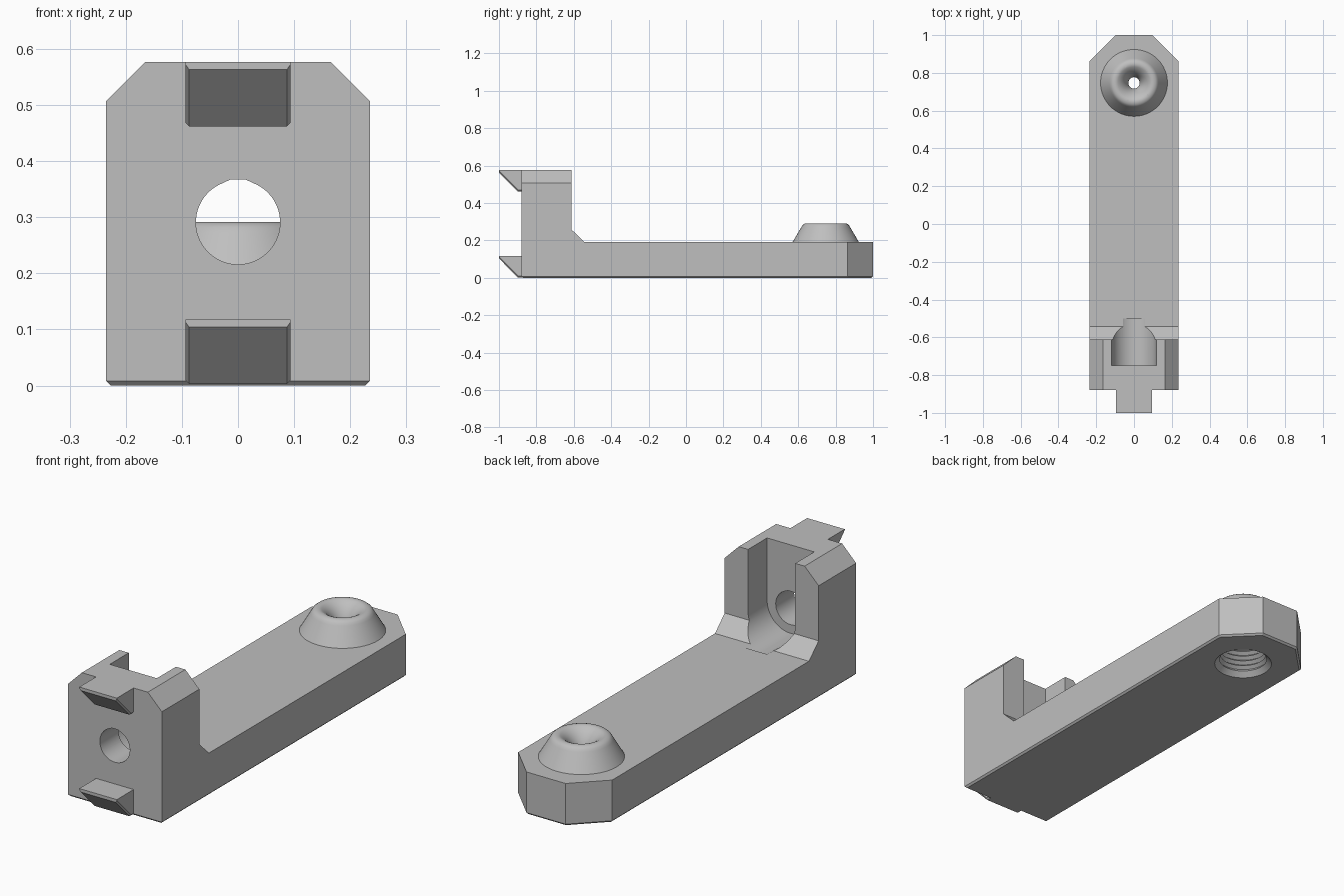
import bpy, bmesh
from math import sin, cos, tau, radians
from mathutils import Vector

if "Cube" in bpy.data.objects:
    bpy.data.objects.remove(bpy.data.objects["Cube"])

grey = bpy.data.materials.new("light grey plastic")
grey.use_nodes = True
grey.diffuse_color = (0.52, 0.52, 0.52, 1)
grey.node_tree.nodes["Principled BSDF"].inputs["Base Color"].default_value = grey.diffuse_color


def finish(bm, name):
    bmesh.ops.recalc_face_normals(bm, faces=bm.faces)
    mesh = bpy.data.meshes.new(name)
    bm.to_mesh(mesh)
    bm.free()
    mesh.materials.append(grey)
    ob = bpy.data.objects.new(name, mesh)
    bpy.context.collection.objects.link(ob)
    return ob


def prism(points, place, low, high):
    """Extrude a 2D outline between two depths; place maps (u, v, depth) to xyz."""
    bm = bmesh.new()
    face = bm.faces.new([bm.verts.new(place(u, v, low)) for u, v in points])
    top = bmesh.ops.extrude_face_region(bm, geom=[face])["geom"]
    shift = Vector(place(0, 0, high)) - Vector(place(0, 0, low))
    bmesh.ops.translate(bm, vec=shift, verts=[g for g in top if isinstance(g, bmesh.types.BMVert)])
    return bm


def side(u, v, d):
    return (d, u, v)


def facing(u, v, d):
    return (u, d, v)


def lathe(profile, name, y, steps=64):
    bm = bmesh.new()
    verts = [bm.verts.new((r, y, z)) for r, z in profile]
    edges = [bm.edges.new(pair) for pair in zip(verts, verts[1:])]
    bmesh.ops.spin(bm, geom=verts + edges, cent=(0, y, 0), axis=(0, 0, 1),
                   angle=tau, steps=steps, use_duplicate=False)
    bmesh.ops.remove_doubles(bm, verts=bm.verts, dist=0.0001)
    return finish(bm, name)


def slice_off(bm, point, normal):
    geom = bm.verts[:] + bm.edges[:] + bm.faces[:]
    cut = bmesh.ops.bisect_plane(bm, geom=geom, plane_co=point, plane_no=normal, clear_outer=True)
    rim = [g for g in cut["geom_cut"] if isinstance(g, bmesh.types.BMEdge)]
    bmesh.ops.holes_fill(bm, edges=rim, sides=0)


def combine(target, tool, operation):
    tool.hide_render = True
    mod = target.modifiers.new(tool.name, "BOOLEAN")
    mod.operation, mod.object, mod.solver = operation, tool, "EXACT"
    bpy.context.view_layer.objects.active = target
    bpy.ops.object.modifier_apply(modifier=mod.name)
    bpy.data.objects.remove(tool)


W, FRONT, FLOOR, TOP, POST_Y = 0.235, -0.88, 0.192, 0.577, 0.747

# Arm and upright block from one side profile
bm = prism([(FRONT, 0), (1, 0), (1, FLOOR), (-0.543, FLOOR), (-0.612, 0.258),
            (-0.612, TOP), (FRONT, TOP)], side, -W, W)
lip = 0.008
for s in (1, -1):
    slice_off(bm, (s * W, 0, 0.507), (s, 0, 1))         # upper block corners
    slice_off(bm, (s * W, 0.863, 0), (s, 1, 0))         # rear end corners
    slice_off(bm, (s * W, 0, lip), (s, 0, -1))          # underside edge
    slice_off(bm, (s * W, 0.863, lip), (s, 1, -1.4))
slice_off(bm, (0, 1, lip), (0, 1, -1))
slice_off(bm, (0, FRONT, lip), (0, -1, -1))
body = finish(bm, "bracket_body")

# Round-bottomed slot in the back of the block
r, mid = 0.118, 0.295
arc = [(r * cos(tau * (0.5 + i / 64)), mid + r * sin(tau * (0.5 + i / 64))) for i in range(33)]
slot = finish(prism(arc + [(r, 0.7), (-r, 0.7)], facing, -0.748, -0.5), "slot_cutter")
combine(body, slot, "DIFFERENCE")

# Screw hole with a flattened peak
angles = [radians(118 + 304 * i / 48) for i in range(49)]
hole = [(0.075 * cos(a), 0.291 + 0.075 * sin(a)) for a in angles]
hole += [(0.014, 0.367), (-0.014, 0.367)]
combine(body, finish(prism(hole, facing, -1.1, -0.7), "hole_cutter"), "DIFFERENCE")

# Raised conical post
post = lathe([(0, 0.15), (0.177, 0.15), (0.177, FLOOR), (0.13, 0.272), (0.124, 0.282),
              (0.115, 0.289), (0.104, 0.292), (0, 0.292)], "post", POST_Y)
combine(body, post, "UNION")

# Funnel, narrow bore and ridged socket underneath
bore = [(0, 0.33), (0.11, 0.33), (0.098, 0.294), (0.085, 0.288), (0.073, 0.28), (0.06, 0.267),
        (0.048, 0.25), (0.038, 0.23), (0.032, 0.21), (0.03, 0.195), (0.1, 0.175)]
pitch = 0.024
for i in range(6):
    z = 0.168 - i * pitch
    bore += [(0.1, z), (0.115, z - pitch / 2)]
bore += [(0.103, 0.022), (0.127, -0.002), (0.127, -0.05), (0, -0.05)]
combine(body, lathe(bore, "bore_cutter", POST_Y), "DIFFERENCE")

# Two wedge hooks on the front
for name, top in (("upper_hook", TOP), ("lower_hook", 0.118)):
    bm = prism([(-0.86, top), (-1, top), (-1, top - 0.014), (-0.9, top - 0.115),
                (-0.86, top - 0.115)], side, -0.094, 0.094)
    edges = [e for e in bm.edges if abs(e.verts[0].co.x - e.verts[1].co.x) < 0.001
             and min(v.co.z for v in e.verts) < top - 0.1 and max(v.co.z for v in e.verts) < top - 0.01]
    bmesh.ops.bevel(bm, geom=edges, offset=0.007, segments=1, affect="EDGES")
    combine(body, finish(bm, name), "UNION")

# Smooth the turned surfaces, keep the hard edges
bpy.ops.object.select_all(action="DESELECT")
body.select_set(True)
bpy.context.view_layer.objects.active = body
bpy.ops.object.shade_smooth_by_angle(angle=radians(28))
